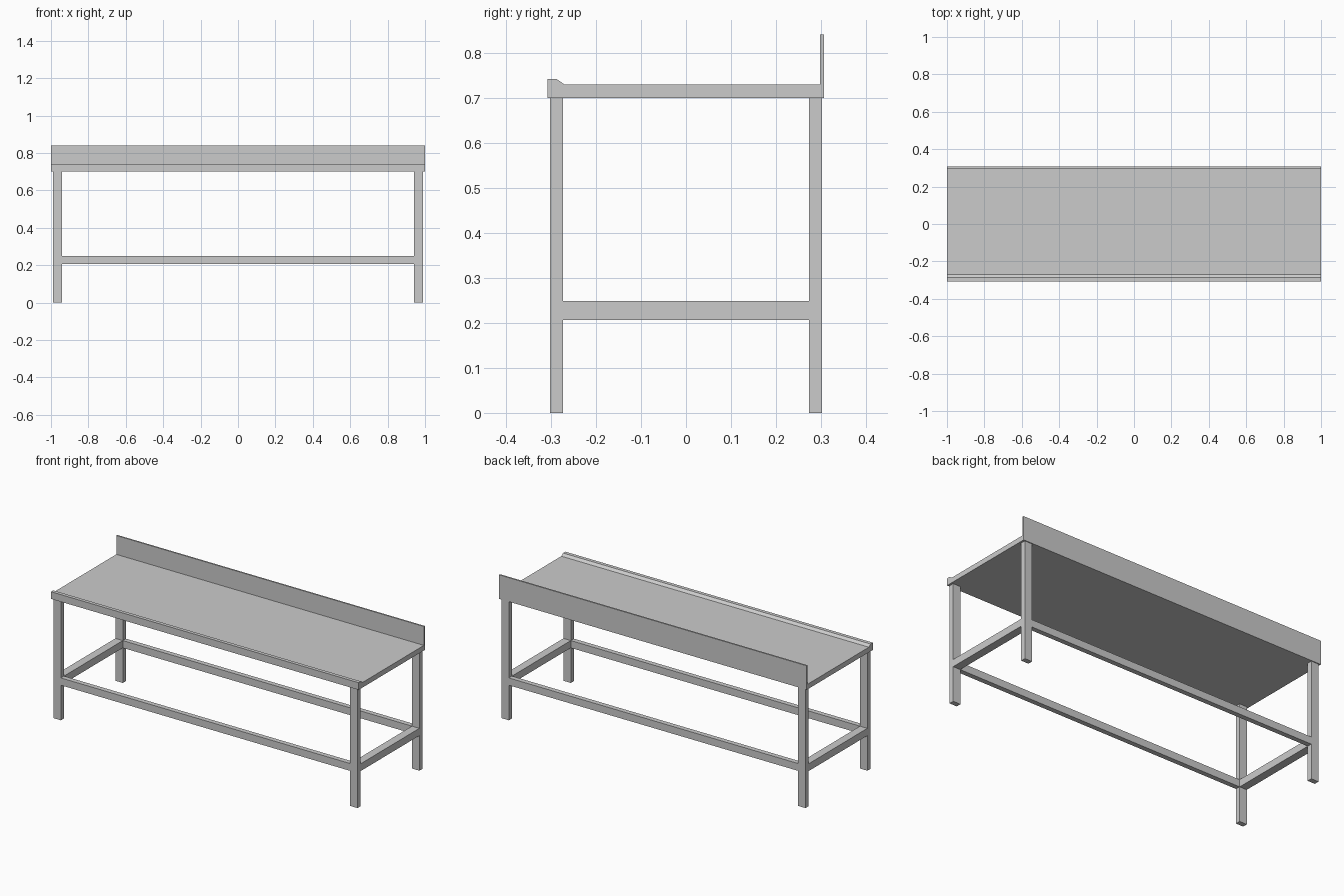
import bpy, bmesh

if "Cube" in bpy.data.objects:
    bpy.data.objects.remove(bpy.data.objects["Cube"])


def mesh_object(name, bm):
    bmesh.ops.recalc_face_normals(bm, faces=bm.faces)
    me = bpy.data.meshes.new(name)
    bm.to_mesh(me)
    bm.free()
    ob = bpy.data.objects.new(name, me)
    bpy.context.collection.objects.link(ob)
    return ob


def box(name, x, y, z):
    bm = bmesh.new()
    bmesh.ops.create_cube(bm, size=1)
    for v in bm.verts:
        for i, (lo, hi) in enumerate((x, y, z)):
            v.co[i] = lo if v.co[i] < 0 else hi
    return mesh_object(name, bm)


def extrude_profile(name, points, half_length):
    # y/z profile swept along x
    bm = bmesh.new()
    face = bm.faces.new([bm.verts.new((-half_length, y, z)) for y, z in points])
    swept = bmesh.ops.extrude_face_region(bm, geom=[face], use_keep_orig=True)
    verts = [g for g in swept["geom"] if isinstance(g, bmesh.types.BMVert)]
    bmesh.ops.translate(bm, verts=verts, vec=(2 * half_length, 0, 0))
    return mesh_object(name, bm)


def span(sign, inner, outer):
    return tuple(sorted((sign * inner, sign * outer)))


# Worktop with raised front lip and rear upstand
extrude_profile("worktop", [
    (-0.308, 0.70), (0.307, 0.70), (0.307, 0.841), (0.298, 0.841),
    (0.298, 0.73), (-0.27, 0.73), (-0.287, 0.742), (-0.308, 0.742)], 1.0)

LEG_X = (0.94, 0.988)
LEG_Y = (0.273, 0.302)
RAIL_Z = (0.206, 0.249)

# Legs
for sy, depth in ((-1, "front"), (1, "back")):
    for sx, side in ((-1, "left"), (1, "right")):
        box(f"{depth}_{side}_leg", span(sx, *LEG_X), span(sy, *LEG_Y), (0, 0.70))

# Long rails between the legs
for sy, depth in ((-1, "front"), (1, "back")):
    box(f"{depth}_rail", (-LEG_X[0], LEG_X[0]), span(sy, *LEG_Y), RAIL_Z)

# Short side rails
for sx, side in ((-1, "left"), (1, "right")):
    box(f"{side}_rail", span(sx, *LEG_X), (-LEG_Y[0], LEG_Y[0]), RAIL_Z)
